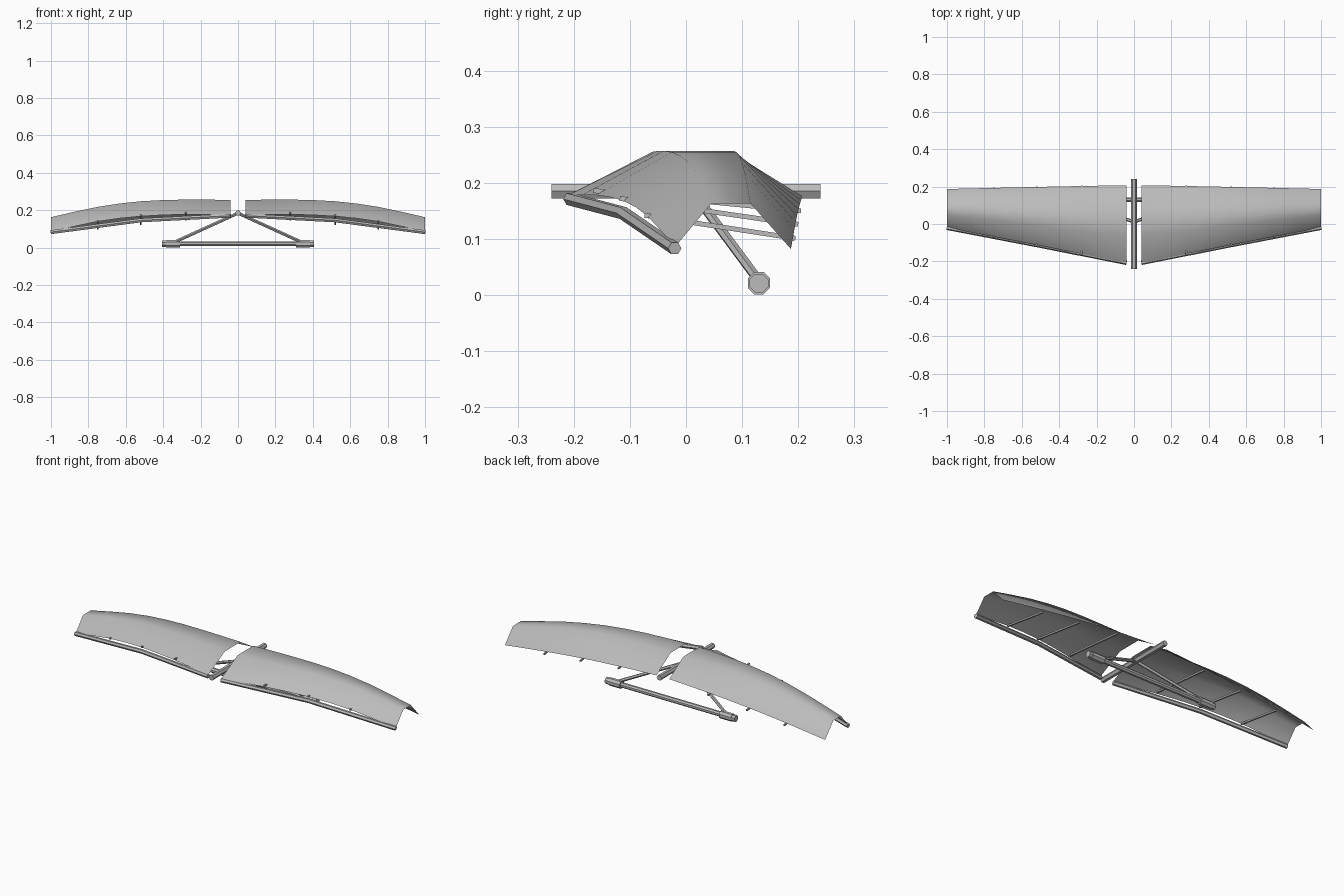
import bpy, bmesh, math
from mathutils import Vector

if "Cube" in bpy.data.objects:
    bpy.data.objects.remove(bpy.data.objects["Cube"])

grey = bpy.data.materials.new("plain grey")
grey.diffuse_color = (0.5, 0.5, 0.5, 1)
grey.use_nodes = True
grey.node_tree.nodes["Principled BSDF"].inputs["Base Color"].default_value = grey.diffuse_color


def finish(name, bm, mirror=False, smooth=None):
    me = bpy.data.meshes.new(name)
    bm.to_mesh(me)
    bm.free()
    me.materials.append(grey)
    ob = bpy.data.objects.new(name, me)
    bpy.context.collection.objects.link(ob)
    if smooth:
        bpy.ops.object.select_all(action='DESELECT')
        ob.select_set(True)
        bpy.context.view_layer.objects.active = ob
        bpy.ops.object.shade_smooth_by_angle(angle=math.radians(smooth))
    if mirror:
        m = ob.modifiers.new("mirror", 'MIRROR')
        m.use_mirror_merge = False
    return ob


def tube(name, points, radius, sides=6, mirror=False, phase=0.0):
    """Capped faceted tube along a polyline."""
    pts = [Vector(p) for p in points]
    bm = bmesh.new()
    rings = []
    for i, p in enumerate(pts):
        t = (pts[min(i + 1, len(pts) - 1)] - pts[max(i - 1, 0)]).normalized()
        side = t.cross(Vector((0, 0, 1))).normalized()
        up = side.cross(t)
        ring = []
        for k in range(sides):
            a = math.tau * k / sides + phase
            ring.append(bm.verts.new(p + radius * (side * math.cos(a) + up * math.sin(a))))
        rings.append(ring)
    for r0, r1 in zip(rings, rings[1:]):
        for k in range(sides):
            j = (k + 1) % sides
            bm.faces.new((r0[k], r0[j], r1[j], r1[k]))
    bm.faces.new(rings[0])
    bm.faces.new(rings[-1])
    bmesh.ops.recalc_face_normals(bm, faces=bm.faces)
    return finish(name, bm, mirror)


def catmull(a, b, c, d, t):
    return 0.5 * (2 * b + (c - a) * t + (2 * a - 5 * b + 4 * c - d) * t * t
                  + (3 * b - a - 3 * c + d) * t ** 3)


# sail: four chord points (y, z) at five span stations
stations = [
    (0.04, (-0.21, 0.178), (-0.06, 0.255), (0.08, 0.255), (0.207, 0.176)),
    (0.28, (-0.16, 0.178), (-0.04, 0.257), (0.085, 0.257), (0.203, 0.162)),
    (0.52, (-0.112, 0.168), (-0.01, 0.248), (0.095, 0.248), (0.198, 0.142)),
    (0.75, (-0.068, 0.140), (0.02, 0.218), (0.105, 0.218), (0.193, 0.116)),
    (1.00, (-0.02, 0.085), (0.045, 0.163), (0.115, 0.163), (0.187, 0.082)),
]
rows = [[Vector((s[0], y, z)) for y, z in s[1:]] for s in stations]
rows = [[2 * a - b for a, b in zip(rows[0], rows[1])]] + rows
rows.append([2 * a - b for a, b in zip(rows[-1], rows[-2])])
bm = bmesh.new()
grid = []
for i in range(1, 5):
    for t in ((0, 0.5) if i < 4 else (0, 0.5, 1)):
        grid.append([bm.verts.new(catmull(rows[i - 1][k], rows[i][k], rows[i + 1][k],
                                          rows[i + 2][k], t)) for k in range(4)])
for g0, g1 in zip(grid, grid[1:]):
    for k in range(3):
        bm.faces.new((g0[k], g1[k], g1[k + 1], g0[k + 1]))
finish("sail", bm, mirror=True, smooth=50)

# frame tubes
tube("leading_edge_tube", [(0.04, -0.207, 0.171), (0.52, -0.112, 0.146), (1.0, -0.02, 0.083)],
     0.012, 6, True)
tube("keel_tube", [(0, -0.24, 0.185), (0, 0.24, 0.185)], 0.015, 6)

# battens under the sail
for n, (x, y0, z0, y1, z1) in enumerate([(0.28, -0.165, 0.186, 0.205, 0.150),
                                         (0.52, -0.118, 0.172, 0.2, 0.126),
                                         (0.75, -0.074, 0.142, 0.195, 0.101)]):
    tube("batten_%d" % (n + 1), [(x, y0, z0), (x, y1, z1)], 0.006, 4, True, math.pi / 4)

# control frame
tube("down_tube", [(0.01, 0.015, 0.18), (0.35, 0.13, 0.025)], 0.009, 6, True)
tube("base_bar", [(-0.4, 0.13, 0.021), (0.4, 0.13, 0.021)], 0.014, 8, False, math.pi / 8)
tube("base_bar_sleeve", [(0.31, 0.13, 0.021), (0.385, 0.13, 0.021)], 0.0215, 8, True, math.pi / 8)
tube("base_bar_cap", [(0.385, 0.13, 0.021), (0.405, 0.13, 0.021)], 0.018, 8, True, math.pi / 8)
